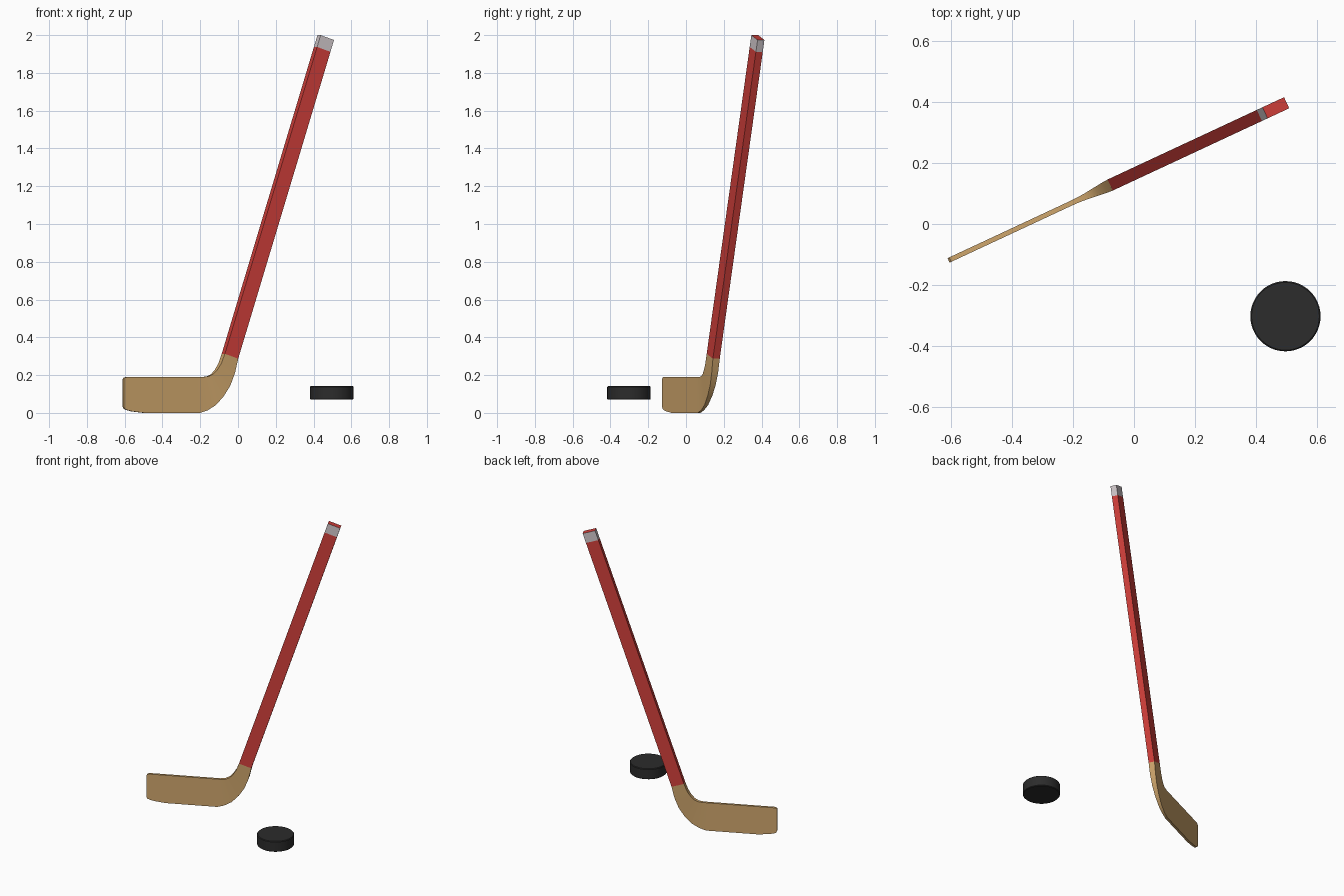
import bpy, bmesh, math
from mathutils import Vector

if "Cube" in bpy.data.objects:
    bpy.data.objects.remove(bpy.data.objects["Cube"])

ANG = math.radians(25)          # heading of the stick's plane
LEAN = math.radians(18.35)      # shaft lean within that plane


def material(name, rgb):
    m = bpy.data.materials.new(name)
    m.diffuse_color = (*rgb, 1)
    m.use_nodes = True
    m.node_tree.nodes["Principled BSDF"].inputs["Base Color"].default_value = m.diffuse_color
    return m


red = material("red paint", (0.64, 0.05, 0.043))
wood = material("tan wood", (0.62, 0.38, 0.15))
grey = material("light grey tape", (0.64, 0.58, 0.60))
black = material("black rubber", (0.025, 0.025, 0.025))


def place(u, n, z):
    """Stick plane coordinates (along, across, up) to world."""
    c, s = math.cos(ANG), math.sin(ANG)
    return Vector((u * c - n * s, 0.164 + u * s + n * c, z))


def loft(name, sections, mats):
    """Skin quads (u_a, z_a, u_b, z_b, half thickness) into a closed solid."""
    bm = bmesh.new()
    rings = [[bm.verts.new(place(*p)) for p in
              ((ua, -t, za), (ua, t, za), (ub, t, zb), (ub, -t, zb))]
             for ua, za, ub, zb, t in sections]
    for a, b in zip(rings, rings[1:]):
        for i in range(4):
            j = (i + 1) % 4
            bm.faces.new((a[i], a[j], b[j], b[i]))
    bm.faces.new(rings[0])
    bm.faces.new(rings[-1])
    bmesh.ops.recalc_face_normals(bm, faces=bm.faces[:])
    return finish(name, bm, mats)


def finish(name, bm, mats):
    me = bpy.data.meshes.new(name)
    bm.to_mesh(me)
    bm.free()
    ob = bpy.data.objects.new(name, me)
    bpy.context.collection.objects.link(ob)
    for m in mats:
        me.materials.append(m)
    return ob


def smooth(ob):
    bpy.ops.object.select_all(action='DESELECT')
    ob.select_set(True)
    bpy.context.view_layer.objects.active = ob
    bpy.ops.object.shade_smooth_by_angle(angle=math.radians(35))


# Shaft: straight box with a grey band around the top end
def shaft_section(d):
    u = -0.047 + d * math.sin(LEAN)
    z = 0.300 + d * math.cos(LEAN)
    du, dz = 0.041 * math.cos(LEAN), 0.041 * math.sin(LEAN)
    return (u - du, z + dz, u + du, z - dz, 0.02)


LENGTH = (1.987 - 0.300) / math.cos(LEAN)
shaft = loft("shaft", [shaft_section(d) for d in (0, LENGTH - 0.066, LENGTH)],
             (red, grey))
for f in shaft.data.polygons:
    if f.center.z > 1.9 and f.normal.z < 0.7:
        f.material_index = 1

# Blade: lofted from the shaft end round the heel to the toe
blade = loft("blade", [
    (-.086, .313, -.008, .287, .02),
    (-.106, .262, -.026, .212, .0185),
    (-.128, .228, -.052, .145, .016),
    (-.150, .206, -.088, .090, .0135),
    (-.175, .194, -.133, .042, .0105),
    (-.205, .190, -.180, .014, .0085),
    (-.240, .190, -.225, .001, .008),
    (-.550, .190, -.550, .001, .008),
    (-.620, .190, -.620, .008, .008),
    (-.650, .190, -.650, .015, .008),
    (-.664, .187, -.664, .021, .008),
    (-.670, .180, -.670, .032, .008)], (wood,))
# Drop the sole exactly onto the ground
for v in blade.data.vertices:
    if v.co.z < 0.002:
        v.co.z = 0
smooth(blade)

# Puck: short disc with slightly softened rims
bm = bmesh.new()
bmesh.ops.create_cone(bm, cap_ends=True, segments=48, radius1=0.115,
                      radius2=0.115, depth=0.072)
rims = [e for e in bm.edges
        if abs(e.verts[0].co.z - e.verts[1].co.z) < 1e-4]
bmesh.ops.bevel(bm, geom=rims, offset=0.004, segments=1, affect='EDGES')
puck = finish("puck", bm, (black,))
puck.location = (0.496, -0.302, 0.106)
smooth(puck)
